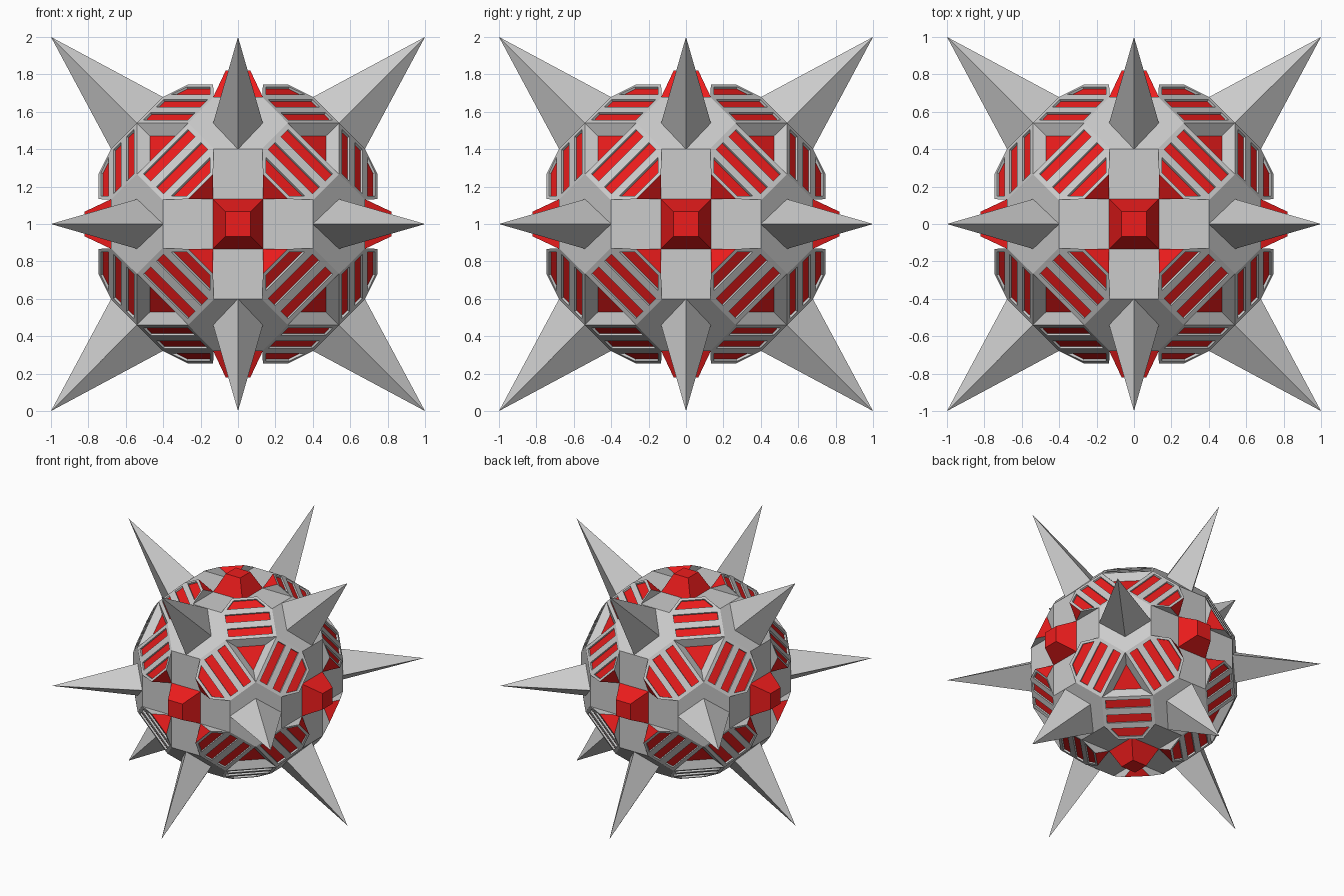
import bpy, bmesh, itertools
from mathutils import Vector as V, Matrix

if "Cube" in bpy.data.objects:
    bpy.data.objects.remove(bpy.data.objects["Cube"])

# Key distances from the centre; every vertex is a combination of these
A, B, C, D, E, F = 0.133, 0.267, 0.40, 0.54, 0.678, 0.746

# All 48 symmetries of the cube
SYM = []
for p in itertools.permutations(range(3)):
    for s in itertools.product((1, -1), repeat=3):
        m = Matrix(((0, 0, 0),) * 3)
        for r in range(3):
            m[r][p[r]] = s[r]
        SYM.append(m)

red = bpy.data.materials.new("red")
red.diffuse_color = (0.85, 0.012, 0.012, 1)
red.use_nodes = True
red.node_tree.nodes["Principled BSDF"].inputs["Base Color"].default_value = red.diffuse_color


def face(pts, toward=None):
    """Polygon wound so that it faces 'toward' (outwards by default)."""
    pts = [V(p) for p in pts]
    c = sum(pts, V()) / len(pts)
    d = V(toward) - c if toward is not None else c
    n = sum((pts[i - 1].cross(pts[i]) for i in range(len(pts))), V())
    return pts if n.dot(d) > 0 else pts[::-1]


def build(name, faces, mat=None):
    """Repeat a few faces over the whole ball by cube symmetry."""
    bm = bmesh.new()
    verts, done = {}, set()
    for m in SYM:
        for f in faces:
            pts = [m @ p for p in f]
            if m.determinant() < 0:
                pts.reverse()
            keys = [tuple(round(x * 1e4) for x in p) for p in pts]
            if frozenset(keys) in done:
                continue
            done.add(frozenset(keys))
            for k, p in zip(keys, pts):
                if k not in verts:
                    verts[k] = bm.verts.new(p)
            bm.faces.new([verts[k] for k in keys])
    me = bpy.data.meshes.new(name)
    bm.to_mesh(me)
    bm.free()
    ob = bpy.data.objects.new(name, me)
    ob.location.z = 1
    if mat:
        me.materials.append(mat)
    bpy.context.collection.objects.link(ob)


# Spikes: diamond-based pyramids on the twelve edge directions
tip = (1, 1, 0)
build("spikes", [face([(E, C, 0), (D, D, A), tip])])

# Body shell: hexagonal plates under spikes, cross arms, step walls
pit_top = [V((D, D, B)), V((D, B, D)), V((B, D, D))]
pit_floor = [V((0.47, 0.47, 0.318)), V((0.47, 0.318, 0.47)), V((0.318, 0.47, 0.47))]
build("body_shell", [
    face([(E, C, A), (D, D, B), (C, E, A), (C, E, -A), (D, D, -B), (E, C, -A)]),
    face([(E, A, -A), (E, C, -A), (E, C, A), (E, A, A)]),
    face([(E, A, A), (E, C, A), (F, B, A)], toward=(E, B, 0)),
])

# Triangular pits: sloping grey walls and red floors
build("pit_walls", [face([pit_top[0], pit_top[1], pit_floor[1], pit_floor[0]])])
build("pit_floors", [face(pit_floor)], red)

# Red caps on the six axes, and the red corner triangles around them
h, H = 0.066, 0.82
build("axis_caps", [
    face([(H, h, h), (H, -h, h), (H, -h, -h), (H, h, -h)]),
    face([(E, A, A), (E, A, -A), (H, h, -h), (H, h, h)]),
], red)
build("corner_triangles", [face([(E, A, A), (F, B, A), (F, A, B)])], red)

# Striped panels: chamfered rectangles with three sunken stripes
K = 0.673
STRIPES = [(0.08, 0.27), (0.42, 0.61), (0.74, 0.94)]
MARGIN, DEPTH = 0.018, 0.014
normal = V((2, 1, 1)).normalized()


def half(t):
    wide = (D - B) / 2
    return wide if t <= K else wide + ((B - A) / 2 - wide) * (t - K) / (1 - K)


def pt(t, v, sink=0):
    s = (D + B) + (A + B - D - B) * t
    return V((D + (F - D) * t, s / 2 + v, s / 2 - v)) - normal * sink


panels, floors = [], []
edges = [0] + [t for st in STRIPES for t in st] + [1]
for a, b in zip(edges[::2], edges[1::2]):       # bars between stripes
    ts = [a] + ([K] if a < K < b else []) + [b]
    panels.append(face([pt(t, half(t)) for t in ts] +
                       [pt(t, -half(t)) for t in reversed(ts)]))
for a, b in STRIPES:
    wa, wb = half(a), half(b)
    ia, ib = wa - MARGIN, wb - MARGIN
    for sg in (1, -1):                          # side margins
        panels.append(face([pt(a, sg * wa), pt(b, sg * wb), pt(b, sg * ib), pt(a, sg * ia)]))
    ring = [(a, ia), (b, ib), (b, -ib), (a, -ia)]
    mid = pt((a + b) / 2, 0)
    for i in range(4):                          # groove walls
        p, q = ring[i - 1], ring[i]
        panels.append(face([pt(*p), pt(*q), pt(*q, DEPTH), pt(*p, DEPTH)], toward=mid))
    floors.append(face([pt(*r, DEPTH) for r in ring]))
build("panels", panels)
build("panel_stripes", floors, red)
